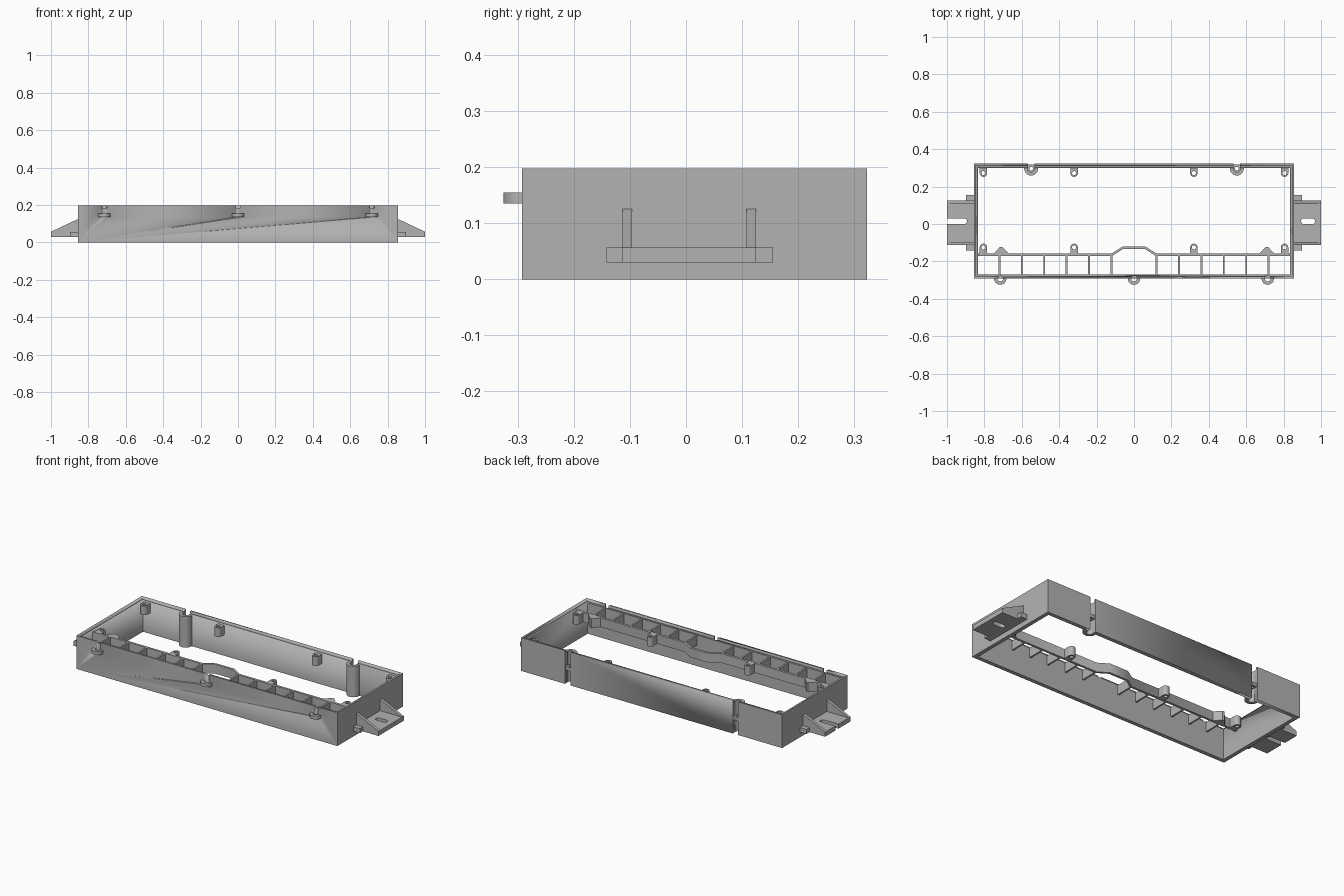
import bpy, bmesh, math
from mathutils import Vector

if "Cube" in bpy.data.objects:
    bpy.data.objects.remove(bpy.data.objects["Cube"])

grey = bpy.data.materials.new("grey_plastic")
grey.diffuse_color = (0.45, 0.45, 0.45, 1)
grey.use_nodes = True
grey.node_tree.nodes["Principled BSDF"].inputs["Base Color"].default_value = grey.diffuse_color


def plate(name, loops, z0, z1, axis="z"):
    """Extrude an outline (first loop) with optional holes; axis y takes (x, z) points."""
    bm = bmesh.new()
    for pts in loops:
        vs = [bm.verts.new((p[0], p[1], z0)) for p in pts]
        for i, v in enumerate(vs):
            bm.edges.new((v, vs[i - 1]))
    bmesh.ops.triangle_fill(bm, edges=bm.edges[:], use_beauty=True, normal=(0, 0, 1))
    ext = bmesh.ops.extrude_face_region(bm, geom=bm.faces[:], use_keep_orig=True)
    bmesh.ops.translate(bm, vec=(0, 0, z1 - z0),
                        verts=[g for g in ext["geom"] if isinstance(g, bmesh.types.BMVert)])
    if axis == "y":
        for v in bm.verts:
            v.co = Vector((v.co.x, v.co.z, v.co.y))
    bmesh.ops.recalc_face_normals(bm, faces=bm.faces[:])
    me = bpy.data.meshes.new(name)
    bm.to_mesh(me)
    bm.free()
    ob = bpy.data.objects.new(name, me)
    bpy.context.collection.objects.link(ob)
    me.materials.append(grey)
    bpy.ops.object.select_all(action="DESELECT")
    ob.select_set(True)
    bpy.context.view_layer.objects.active = ob
    bpy.ops.object.shade_smooth_by_angle(angle=math.radians(35))
    return ob


def rect(x0, y0, x1, y1):
    return [(x0, y0), (x1, y0), (x1, y1), (x0, y1)]


def arc(cx, cy, r, a0, a1, n=12):
    return [(cx + r * math.cos(math.radians(a0 + (a1 - a0) * i / n)),
             cy + r * math.sin(math.radians(a0 + (a1 - a0) * i / n))) for i in range(n + 1)]


def circle(cx, cy, r, n=20):
    return arc(cx, cy, r, 0, 360 * (n - 1) / n, n - 1)


def cut(ob, cutter):
    mod = ob.modifiers.new("cut", "BOOLEAN")
    mod.operation, mod.solver, mod.object = "DIFFERENCE", "EXACT", cutter
    bpy.context.view_layer.objects.active = ob
    bpy.ops.object.modifier_apply(modifier=mod.name)
    bpy.data.objects.remove(cutter)


H = 0.197            # frame height
X, YF, YB = 0.856, -0.292, 0.323
EARS = (-0.715, 0, 0.715)
SLOTS = (-0.55, 0.55)

# Rectangular frame with a stepped lip, front grooves and back slots
frame = plate("frame", [rect(-X, YF, X, YB),
                        rect(-X + .023, YF + .023, X - .023, YB - .023)], 0, H)
cut(frame, plate("lip_cutter", [rect(-X + .011, YF + .011, X - .011, YB - .011)], .183, .3))
for x in EARS:
    cut(frame, plate("groove_cutter", [circle(x, YF, .015)], .135, .3))
for x in SLOTS:
    cut(frame, plate("slot_cutter", [rect(x - .018, .28, x + .018, .4)], -.1, .3))

# Screw ears on the front
for x in EARS:
    plate("front_ear", [arc(x, YF, .033, 180, 360) + arc(x, YF, .015, 360, 180)], .135, .155)

# Round channels behind the back slots, each with a drilled shelf
for x in SLOTS:
    cy = .296
    plate("back_channel", [[(x - .037, .302)] + arc(x, cy, .037, 180, 360) + [(x + .037, .302)]
                           + [(x + .018, .302)] + arc(x, cy, .018, 360, 180)
                           + [(x - .018, .302)]], 0, .183)
    plate("channel_shelf", [rect(x - .0185, .277, x + .0185, .318), circle(x, cy, .010)], .08, .10)

# Inner rail with a raised centre
TOP, LOW = .180, .125
path = [(-.834, -.158), (-.12, -.158), (-.06, -.12), (.06, -.12), (.12, -.158), (.834, -.158)]
plate("inner_rail", [path + [(x * (.985 if abs(x) < .2 else 1), y - .014)
                             for x, y in reversed(path)]], LOW, TOP)

# Ribs between the rail and the front wall
for k in range(1, 7):
    for s in (-1, 1):
        x = s * .12 * k
        plate("rib", [rect(x - .005, YF + .02, x + .005, -.168)], LOW, TOP)

# Small screw bosses on the back wall and on the rail
for x in (-.805, -.32, .32, .805):
    plate("back_boss", [[(x - .02, .302)] + arc(x, .272, .02, 180, 360) + [(x + .02, .302)],
                        circle(x, .272, .011, 14)], LOW, TOP)
    plate("rail_boss", [[(x + .02, -.16)] + arc(x, -.125, .02, 0, 180) + [(x - .02, -.16)],
                        circle(x, -.125, .011, 14)], LOW, TOP)

# Pointed supports on the rail
for x in (-.71, .71):
    plate("rail_point", [[(x - .042, -.16), (x + .042, -.16), (x + .006, -.122),
                          (x - .006, -.122)]], LOW, TOP)

# Mounting tabs with slots, corner blocks and sloped gussets
ZB, ZT = .03, .057
slot = arc(.908, .015, .015, 90, 270) + arc(.953, .015, .015, -90, 90)
plate("right_tab", [rect(X, -.113, 1, .125), slot], ZB, ZT)
plate("left_tab", [[(-X, -.113), (-X, .125), (-1, .125), (-1, .03)]
                   + arc(-.908, .015, .015, 90, -90) + [(-1, 0), (-1, -.113)]], ZB, ZT)
for s in (-1, 1):
    for y0, y1 in ((-.142, -.113), (.125, .155)):
        plate("tab_block", [rect(min(s * X, s * .898), y0, max(s * X, s * .898), y1)], ZB, ZT)
    for y0, y1 in ((-.113, -.096), (.108, .125)):
        plate("tab_gusset", [[(s * X, ZT), (s * 1.0, ZT), (s * X, .125)]], y0, y1, "y")
